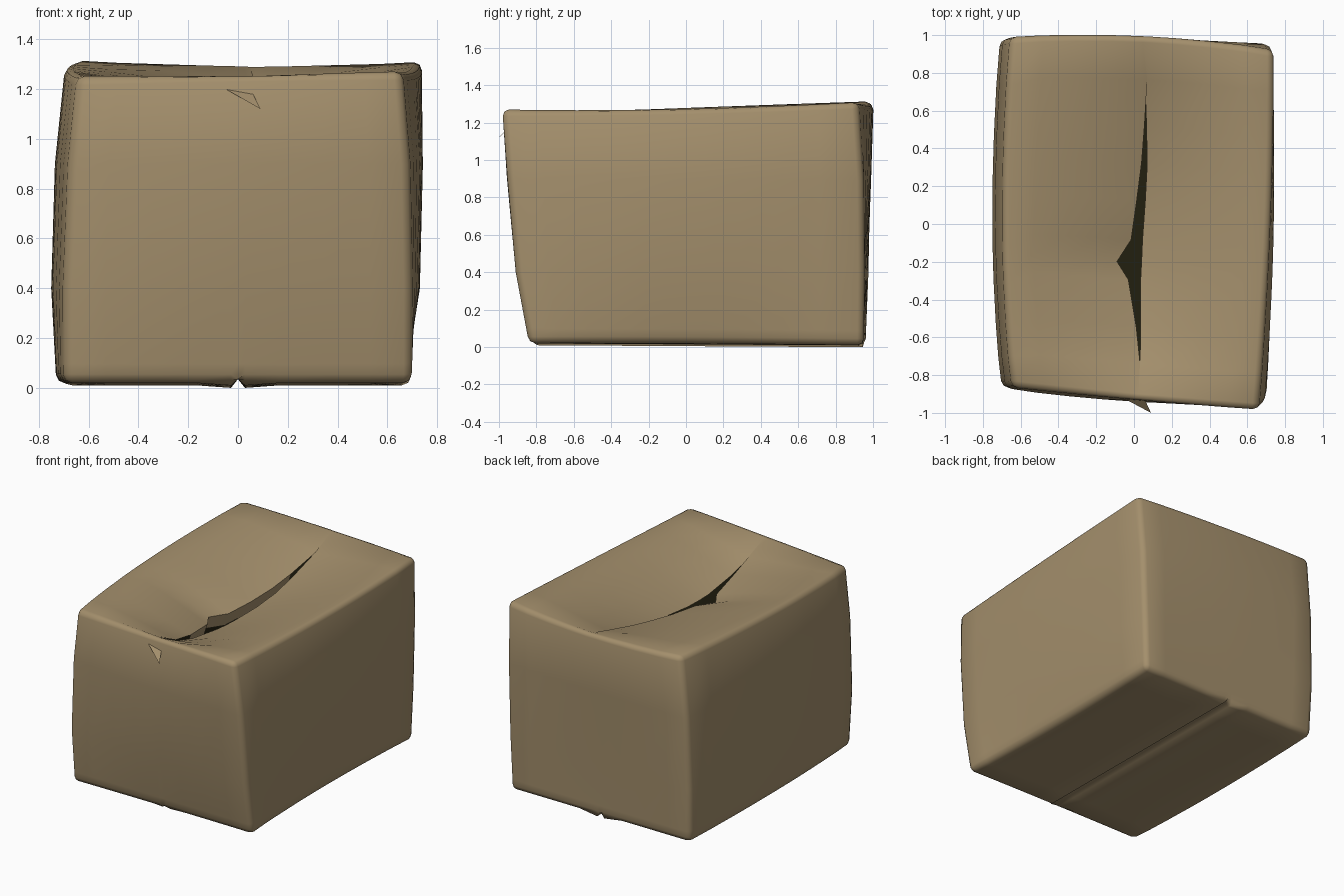
import bpy, bmesh, math
from mathutils import Vector

if "Cube" in bpy.data.objects:
    bpy.data.objects.remove(bpy.data.objects["Cube"])


def material(name, rgb):
    m = bpy.data.materials.new(name)
    m.diffuse_color = (*rgb, 1)
    m.use_nodes = True
    m.node_tree.nodes["Principled BSDF"].inputs["Base Color"].default_value = m.diffuse_color
    return m


CARD = material("cardboard_brown", (0.37, 0.275, 0.15))
DARK = material("dark_interior", (0.016, 0.014, 0.005))

# Sampling along x (front/back walls) and along y (side walls)
TX = [0, .12, .25, .38, .48, .5, .52, .62, .75, .88, 1]
TY = [0, .1, .2, .33, .38, .44, .55, .65, .75, .88, 1]

# Crushed outline per height: z, then x/y of the corners and side middles
# order: front-left, front, front-right, right, back-right, back, back-left, left
LEVELS = [
    (.02, [(-.70, -.83), (0, -.83), (.70, -.84), (.67, 0), (.695, .95), (0, .955), (-.70, .96), (-.73, 0)]),
    (.40, [(-.70, -.865), (0, -.90), (.70, -.91), (.73, 0), (.71, .955), (0, .965), (-.71, .975), (-.75, 0)]),
    (.90, [(-.68, -.87), (0, -.94), (.69, -.955), (.74, 0), (.725, .95), (0, .985), (-.695, .985), (-.735, 0)]),
    (1.25, [(-.645, -.865), (.02, -.93), (.66, -.985), (.72, 0), (.74, .92), (.05, .995), (-.655, .99), (-.695, 0)]),
]
TOP_Z = [1.25, 1.265, 1.27, 1.28, 1.31, 1.30, 1.315, 1.285]


def ring_points(level):
    z, pts = LEVELS[level]
    zs = TOP_Z if level == 3 else [z, z, z, z, z - .01, z - .01, z - .01, z]
    return [Vector((p[0], p[1], h)) for p, h in zip(pts, zs)]


def arc(a, mid, b, ts):
    """Side of the outline from corner a to corner b, bowed through mid."""
    return [a.lerp(b, t) + (mid - (a + b) / 2) * max(0, math.sin(math.pi * t)) ** .8 for t in ts]


def sides(level):
    fl, f, fr, r, br, b, bl, l = ring_points(level)
    return {"front": arc(fl, f, fr, TX), "back": arc(bl, b, br, TX),
            "left": arc(fl, l, bl, TY), "right": arc(fr, r, br, TY)}


def grid(bm, rows, flip=False):
    vs = [[bm.verts.new(p) for p in row] for row in rows]
    for j in range(len(vs) - 1):
        for i in range(len(vs[0]) - 1):
            q = [vs[j][i], vs[j][i + 1], vs[j + 1][i + 1], vs[j + 1][i]]
            bm.faces.new(q[::-1] if flip else q)


def walls_and_bottom(bm):
    lv = [sides(k) for k in range(4)]
    low = {s: [a.lerp(b, .2) for a, b in zip(lv[0][s], lv[1][s])] for s in lv[0]}
    lv.insert(1, low)
    for side, flip in (("front", False), ("right", False), ("back", True), ("left", True)):
        grid(bm, [l[side] for l in lv], flip)
    base, rows = lv[0], []
    for j, v in enumerate(TY):
        row = [a.lerp(b, v) for a, b in zip(base["front"], base["back"])]
        if 0 < j < len(TY) - 1:
            row[0], row[-1] = base["left"][j], base["right"][j]
        rows.append(row)
    grid(bm, rows, True)


def flap(bm, side, edge_x, lift):
    """Sagging top flap from a side rim to its torn inner edge; returns that edge."""
    top = sides(3)
    cols = list(range(6)) if side == "left" else list(range(10, 4, -1))
    rows = []
    for j, v in enumerate(TY):
        if j in (0, len(TY) - 1):
            src = top["front"] if j == 0 else top["back"]
            rows.append([src[c].copy() for c in cols])
            continue
        rim = top[side][j]
        mid = top["front"][5].lerp(top["back"][5], v)
        sag = .21 * math.sin(math.pi * v ** .85) ** .85 - lift * math.sin(math.pi * v)
        seam = Vector((edge_x[j], mid.y, mid.z))
        row = []
        for c in cols:
            u = abs(TX[c] - TX[cols[0]]) / .5
            p = rim.lerp(seam, u)
            a, b = top["front"][c], top["back"][c]
            p.y = a.y + (b.y - a.y) * v if u > 0 else p.y
            p.z -= sag * u ** 1.3
            row.append(p)
        rows.append(row)
    grid(bm, rows, side == "right")
    return [r[-1] for r in rows]


def finish(bm, name, mat):
    me = bpy.data.meshes.new(name)
    bm.to_mesh(me)
    bm.free()
    me.materials.append(mat)
    me.shade_smooth()
    ob = bpy.data.objects.new(name, me)
    bpy.context.collection.objects.link(ob)
    return ob


# Outer carton with torn, sunken top flaps
bm = bmesh.new()
walls_and_bottom(bm)
torn = flap(bm, "left", [0, .032, .012, -.03, -.09, -.015, .015, .04, .055, .07, 0], .025)
flap(bm, "right", [0, .032, .035, .035, .04, .045, .06, .07, .066, .06, 0], 0)
bmesh.ops.remove_doubles(bm, verts=bm.verts, dist=.0005)
folds = [e for e in bm.edges if e.is_manifold and e.calc_face_angle() > math.radians(50)]
bmesh.ops.bevel(bm, geom=folds, offset=.035, segments=2, profile=.5,
                affect='EDGES', clamp_overlap=False)
# Seam groove where the bottom flaps meet
for v in bm.verts:
    if v.co.z < .06:
        if abs(v.co.x) < .01:
            v.co.z = .035
        elif abs(v.co.x) < .05 and v.co.z < .03:
            v.co.z = max(0, .005 - .006 * v.co.y)
finish(bm, "carton", CARD)

# Folded-under lip along the torn edge of the left flap
bm = bmesh.new()
edge = torn[2:-2]
grid(bm, [edge, [p + Vector((-.03, 0, -.09)) for p in edge]])
finish(bm, "flap_lip", CARD)

# Dark lining inside
bm = bmesh.new()
walls_and_bottom(bm)
bmesh.ops.remove_doubles(bm, verts=bm.verts, dist=.0005)
bmesh.ops.reverse_faces(bm, faces=bm.faces)
for v in bm.verts:
    v.co = Vector((v.co.x * .95, v.co.y * .955, .035 + v.co.z * .92))
finish(bm, "carton_lining", DARK)

# Loose torn scrap on the front
bm = bmesh.new()
bm.faces.new([bm.verts.new(p) for p in ((-.05, -.925, 1.2), (.09, -1.0, 1.12), (.06, -.935, 1.18))])
finish(bm, "torn_scrap", CARD)
